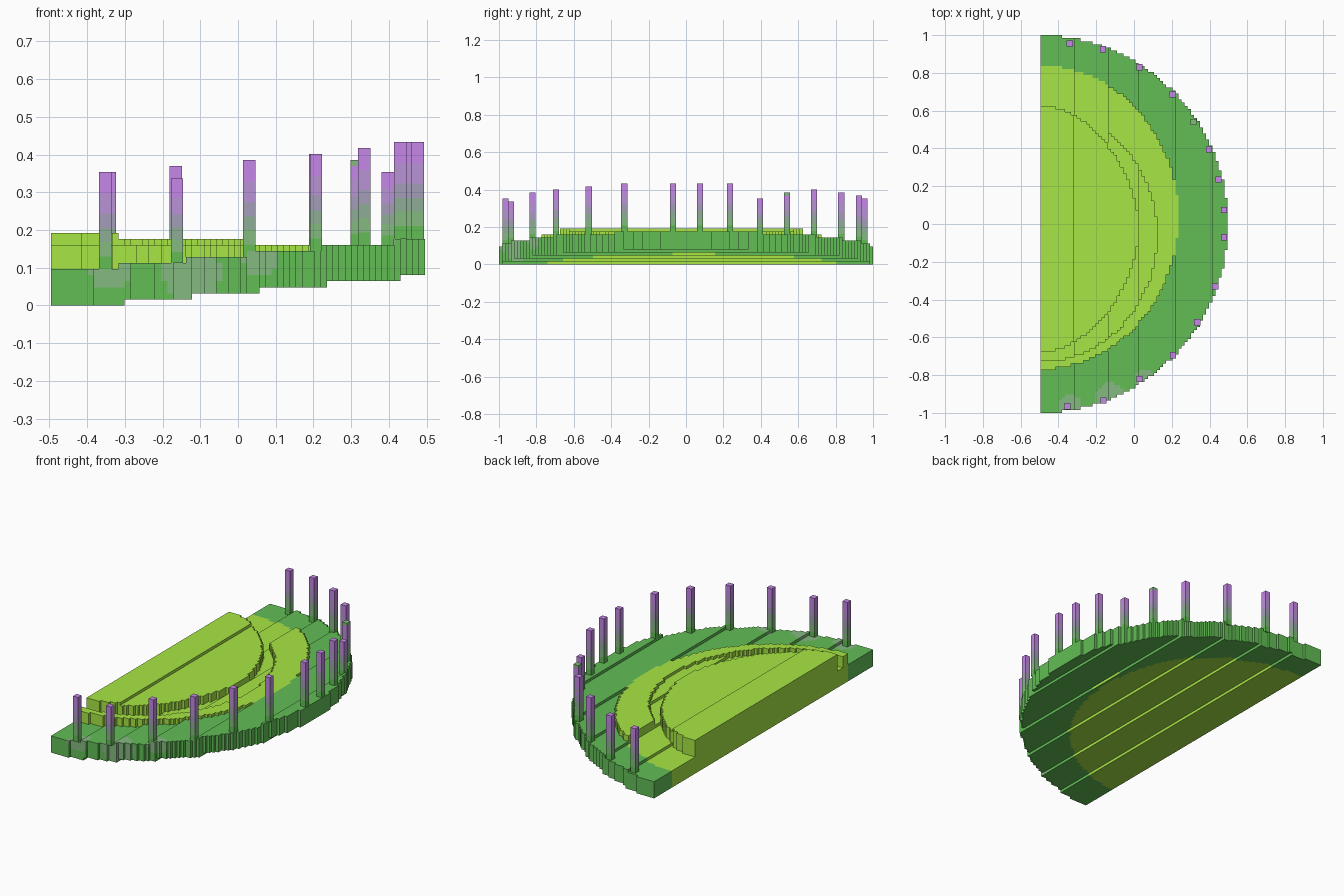
import bpy, bmesh, math

if "Cube" in bpy.data.objects:
    bpy.data.objects.remove(bpy.data.objects["Cube"])

U = 2 / 123          # block size in plan
Z = 0.01606          # block height
X0, Y0 = -61 * U / 2, -1.0


def material(name, r, g, b):
    lin = [((c / 255 + 0.055) / 1.055) ** 2.4 for c in (r, g, b)]
    m = bpy.data.materials.new(name)
    m.diffuse_color = (*lin, 1)
    m.use_nodes = True
    m.node_tree.nodes["Principled BSDF"].inputs["Base Color"].default_value = m.diffuse_color
    return m


GREEN, LIME, SAGE, MOSS, GREY, MAUVE, PURPLE = range(7)
MATS = [material("leaf green", 98, 190, 86), material("lime", 171, 236, 70),
        material("sage", 133, 186, 128), material("moss grey", 143, 172, 150),
        material("greyed mauve", 165, 157, 184), material("mauve", 186, 147, 214),
        material("purple", 203, 139, 238)]


def finish(name, bm):
    bmesh.ops.remove_doubles(bm, verts=bm.verts, dist=1e-5)
    mesh = bpy.data.meshes.new(name)
    for m in MATS:
        mesh.materials.append(m)
    bm.to_mesh(mesh)
    bm.free()
    ob = bpy.data.objects.new(name, mesh)
    bpy.context.collection.objects.link(ob)
    return ob


def centre(i, j):
    return X0 + (i + 0.5) * U, Y0 + (j + 0.5) * U


def oval(x, y, cy, rx, ry, p=2.0):
    return (abs(x + 0.5) / rx) ** p + (abs(y - cy) / ry) ** p <= 1


def block_mesh(name, cells, colour, bottoms=True):
    """Columns {(i, j): (low, high)} in block units, outer faces only."""
    bm = bmesh.new()

    def quad(pts, mat):
        f = bm.faces.new([bm.verts.new(p) for p in pts])
        f.material_index = mat

    for (i, j), (lo, hi) in cells.items():
        xa, ya = X0 + i * U, Y0 + j * U
        xb, yb = xa + U, ya + U
        x, y = centre(i, j)
        quad([(xa, ya, hi * Z), (xb, ya, hi * Z), (xb, yb, hi * Z), (xa, yb, hi * Z)],
             colour(x, y, hi * Z, False))
        if bottoms:
            quad([(xa, yb, lo * Z), (xb, yb, lo * Z), (xb, ya, lo * Z), (xa, ya, lo * Z)],
                 colour(x, y, lo * Z, True))
        sides = {(0, -1): ((xa, ya), (xb, ya)), (1, 0): ((xb, ya), (xb, yb)),
                 (0, 1): ((xb, yb), (xa, yb)), (-1, 0): ((xa, yb), (xa, ya))}
        for (di, dj), (p, q) in sides.items():
            a, b = cells.get((i + di, j + dj), (hi, hi))
            for k in range(lo, hi):
                if k < a or k >= b:
                    s, e = k * Z, (k + 1) * Z
                    quad([(*p, s), (*q, s), (*q, e), (*p, e)], colour(x, y, s + Z / 2, False))
    return finish(name, bm)


# Tilted half disc: underside and top climb in steps along x
def low(x):
    return sum(x > s for s in (-0.305, -0.13, 0.06, 0.24, 0.43))


def high(x):
    return 6 + sum(x > s for s in (-0.32, -0.145, 0.03, 0.225, 0.41))


# Posts: x, y, top height in blocks
POSTS = [(-0.34, 0.955, 22), (-0.165, 0.925, 23), (0.03, 0.83, 24), (0.205, 0.685, 25),
         (0.315, 0.54, 24), (0.397, 0.395, 22), (0.447, 0.235, 27), (0.477, 0.075, 27),
         (0.477, -0.07, 27), (0.43, -0.33, 27), (0.335, -0.52, 26), (0.207, -0.695, 25),
         (0.03, -0.82, 24), (-0.162, -0.935, 21), (-0.352, -0.965, 22)]
SAGE_TIP = 4         # this post ends in a sage tip
# Faded round patches on the front rim: centre, radius
STAINS = [((-0.34, -0.965, 0.105), 0.062), ((-0.12, -0.92, 0.09), 0.085),
          ((0.06, -0.82, 0.13), 0.055)]


def disc_colour(x, y, z, under):
    if oval(x, y, 0.035, 0.715 if under else 0.735, 0.805):
        return LIME
    if not under and any(math.dist((x, y, z), c) < r for c, r in STAINS):
        return SAGE
    return GREEN


slab, mound, ridge = {}, {}, {}
for i in range(61):
    for j in range(123):
        x, y = centre(i, j)
        if math.hypot(x + 0.5, y) > 0.998:
            continue
        slab[i, j] = (low(x), high(x))
        # central mound, a moat at slab level, then a level ridge to the lime edge
        if oval(x, y, -0.025, 0.525, 0.657, 1.8):
            mound[i, j] = (high(x), 12 if x < -0.32 else 11)
        elif (oval(x, y, 0.035, 0.735, 0.805) and not oval(x, y, -0.06, 0.62, 0.67)
              and high(x) < 10 and not (y > 0 and x < -0.145)):
            ridge[i, j] = (high(x), 10)

block_mesh("half_disc", slab, disc_colour)
block_mesh("mound", mound, lambda *a: LIME, bottoms=False)
block_mesh("ridge", ridge, lambda *a: LIME, bottoms=False)


# Posts fade from purple tips to green feet
def post(name, x, y, top, sage_tip):
    base = high(x) * Z
    h = top * Z - base
    bands = [(0, GREEN), (0.13, SAGE), (0.28, MOSS), (0.42, GREY), (0.57, MAUVE), (0.78, PURPLE)]
    if sage_tip:
        bands.append((0.93, SAGE))
    bm = bmesh.new()
    corners = [(x - U, y - U), (x + U, y - U), (x + U, y + U), (x - U, y + U)]
    rings = [[bm.verts.new((*c, base + t * h)) for c in corners]
             for t in [b[0] for b in bands] + [1]]
    for k, (_, mat) in enumerate(bands):
        for n in range(4):
            m = (n + 1) % 4
            f = bm.faces.new((rings[k][n], rings[k][m], rings[k + 1][m], rings[k + 1][n]))
            f.material_index = mat
    bm.faces.new(rings[-1]).material_index = bands[-1][1]
    bm.faces.new(rings[0][::-1]).material_index = GREEN
    finish(name, bm)


for n, (x, y, top) in enumerate(POSTS):
    post(f"rim_post_{n + 1}", x, y, top, n == SAGE_TIP)
